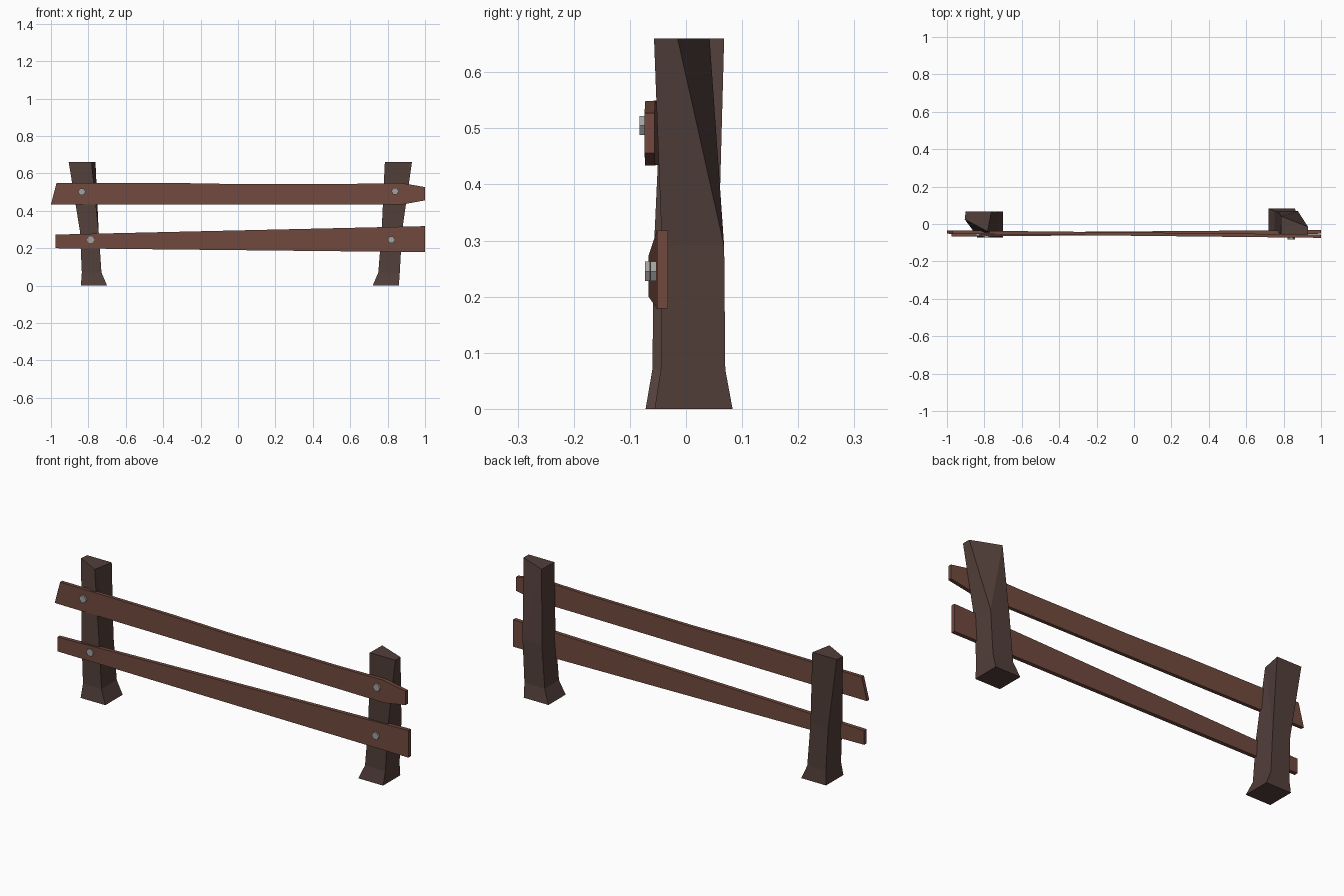
import bpy, bmesh, math
from mathutils import Matrix, Vector

if "Cube" in bpy.data.objects:
    bpy.data.objects.remove(bpy.data.objects["Cube"])


def material(name, rgb):
    m = bpy.data.materials.new(name)
    m.diffuse_color = (*rgb, 1)
    m.use_nodes = True
    m.node_tree.nodes["Principled BSDF"].inputs["Base Color"].default_value = m.diffuse_color
    return m


POST = material("dark_wood", (0.085, 0.05, 0.043))
RAIL = material("red_wood", (0.165, 0.068, 0.048))
STEEL = material("steel", (0.36, 0.36, 0.36))


def finish(name, bm, mat):
    bmesh.ops.recalc_face_normals(bm, faces=bm.faces)
    me = bpy.data.meshes.new(name)
    bm.to_mesh(me)
    bm.free()
    me.materials.append(mat)
    ob = bpy.data.objects.new(name, me)
    bpy.context.collection.objects.link(ob)
    return ob


def loft(name, rings, mat):
    """Skin a stack of equal-sized closed rings, capped at both ends."""
    bm = bmesh.new()
    rows = [[bm.verts.new(p) for p in r] for r in rings]
    n = len(rows[0])
    for a, b in zip(rows, rows[1:]):
        for i in range(n):
            j = (i + 1) % n
            bm.faces.new((a[i], a[j], b[j], b[i]))
    bm.faces.new(rows[0])
    bm.faces.new(rows[-1])
    # twisted sides become flat triangles, end caps stay whole
    bmesh.ops.triangulate(bm, faces=[f for f in bm.faces if len(f.verts) == 4])
    return finish(name, bm, mat)


def post(name, levels, top):
    """Rectangular levels (z, x0, x1, y0, y1) and a twisted top outline."""
    rings = [[(a, c, z), (b, c, z), (b, d, z), (a, d, z)] for z, a, b, c, d in levels]
    rings.append([(x, y, 0.66) for x, y in top])
    return loft(name, rings, POST)


def rail(name, stations, y_left, y_right, thick):
    """Board through stations (x_bottom, z_bottom, x_top, z_top), skewed in y."""
    def y(x):
        return y_left + (y_right - y_left) * (x + 1) / 2
    rings = []
    for xb, zb, xt, zt in stations:
        rings.append([(xb, y(xb), zb), (xb, y(xb) + thick, zb),
                      (xt, y(xt) + thick, zt), (xt, y(xt), zt)])
    return loft(name, rings, RAIL)


def bolt(name, x, y, z):
    bm = bmesh.new()
    bmesh.ops.create_cone(bm, cap_ends=True, segments=6, radius1=0.02, radius2=0.02, depth=0.024,
                          matrix=Matrix.Translation((x, y + 0.012, z))
                          @ Matrix.Rotation(math.pi / 2, 4, 'X') @ Matrix.Rotation(math.pi / 6, 4, 'Z'))
    # turn so that two hexagon corners point along x
    far = max(bm.verts, key=lambda v: v.co.x)
    if far.co.x - x < 0.019:
        bmesh.ops.rotate(bm, verts=bm.verts, cent=Vector((x, y, z)),
                         matrix=Matrix.Rotation(math.pi / 6, 3, 'Y'))
    finish(name, bm, STEEL)


# Posts, flared at the inner foot and twisted at the top
post("left_post",
     [(0, -0.84, -0.70, -0.072, 0.068), (0.07, -0.835, -0.73, -0.06, 0.063),
      (0.29, -0.845, -0.745, -0.057, 0.058)],
     [(-0.905, 0.025), (-0.783, -0.04), (-0.762, 0.068), (-0.90, 0.068)])
post("right_post",
     [(0, 0.72, 0.86, -0.056, 0.083), (0.07, 0.75, 0.865, -0.045, 0.07),
      (0.29, 0.768, 0.877, -0.043, 0.068)],
     [(0.785, -0.057), (0.93, -0.057), (0.93, -0.015), (0.787, 0.042)])

# Rails, slightly skewed across the posts
rail("upper_rail",
     [(-1, 0.435, -0.97, 0.55), (-0.35, 0.435, -0.35, 0.549), (0, 0.435, 0, 0.543),
      (0.6, 0.435, 0.6, 0.544), (0.88, 0.434, 0.87, 0.549), (1, 0.456, 1, 0.527)],
     -0.052, -0.074, 0.018)
rail("lower_rail",
     [(-0.975, 0.2, -0.975, 0.273), (1, 0.179, 1, 0.318)],
     -0.067, -0.052, 0.02)

# Hexagonal bolts
bolt("upper_left_bolt", -0.835, -0.064, 0.502)
bolt("upper_right_bolt", 0.84, -0.083, 0.505)
bolt("lower_left_bolt", -0.788, -0.073, 0.245)
bolt("lower_right_bolt", 0.82, -0.063, 0.245)
